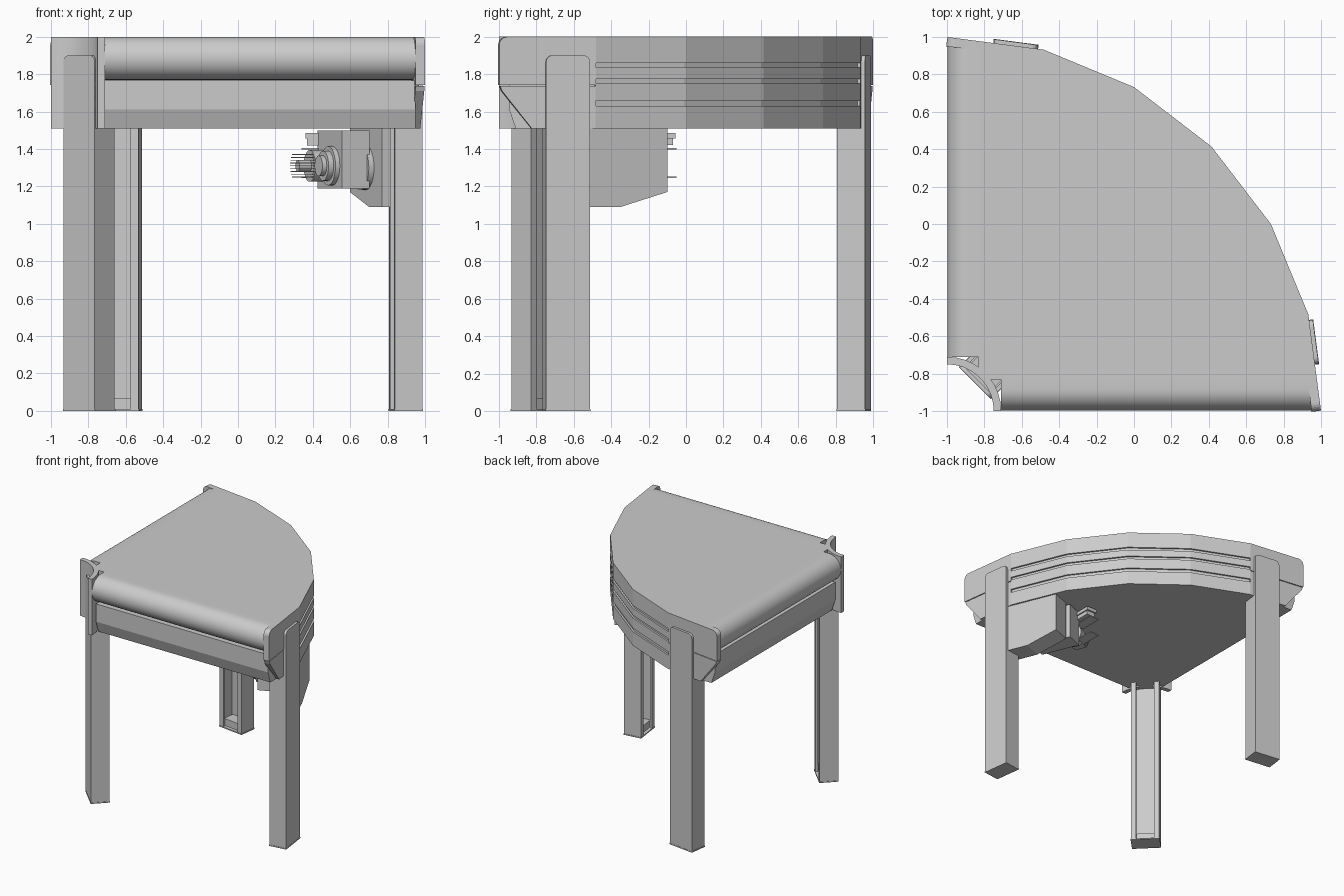
import bpy, bmesh, math
from mathutils import Matrix, Vector

if "Cube" in bpy.data.objects:
    bpy.data.objects.remove(bpy.data.objects["Cube"])

CX = CY = -1.0                       # bend centre
SWAP = Matrix(((0, 1, 0, 0), (1, 0, 0, 0), (0, 0, 1, 0), (0, 0, 0, 1)))
IDENT = Matrix.Identity(4)


def make(name, bm, smooth=False):
    bmesh.ops.recalc_face_normals(bm, faces=bm.faces)
    me = bpy.data.meshes.new(name)
    bm.to_mesh(me)
    bm.free()
    ob = bpy.data.objects.new(name, me)
    bpy.context.collection.objects.link(ob)
    if smooth:
        for p in me.polygons:
            p.use_smooth = True
        me.set_sharp_from_angle(angle=math.radians(35))
    return ob


def loft(name, rings, smooth=False):
    bm = bmesh.new()
    vs = [[bm.verts.new(p) for p in r] for r in rings]
    n = len(vs[0])
    for r0, r1 in zip(vs, vs[1:]):
        for i in range(n):
            j = (i + 1) % n
            bm.faces.new((r0[i], r0[j], r1[j], r1[i]))
    bm.faces.new(vs[0])
    bm.faces.new(vs[-1])
    return make(name, bm, smooth)


def prism(name, pts, c0, c1, M=IDENT, smooth=False):
    return loft(name, [[M @ Vector((a, b, c)) for a, b in pts] for c in (c0, c1)], smooth)


def sweep(name, prof, angles, smooth=False):
    return loft(name, [[(CX + r * math.cos(t), CY + r * math.sin(t), z) for r, z in prof]
                       for t in map(math.radians, angles)], smooth)


def frame(o, a, b, c):
    return Matrix([[a[i], b[i], c[i], o[i]] for i in range(3)] + [[0, 0, 0, 1]])


def rect(a0, a1, b0, b1):
    return [(a0, b0), (a1, b0), (a1, b1), (a0, b1)]


def arc(x, y, r, d0, d1, n):
    return [(x + r * math.cos(math.radians(d0 + (d1 - d0) * i / n)),
             y + r * math.sin(math.radians(d0 + (d1 - d0) * i / n))) for i in range(n + 1)]


def circle(x, y, r, n=24):
    return arc(x, y, r, 0, 360, n)[:-1]


# conveyor bed
BENDS = [15, 30, 45, 60, 75]
plan = [(0.95, -0.83)] + arc(CX, CY, 1.976, 15, 75, 4) + [(-0.83, 0.95)] + arc(CX, CY, 0.285, 54, 36, 4)
prism("conveyor_bed", plan, 1.51, 2.0)

# outer curved side panel with three grooves
prof = [(1.975, 1.51), (2.0, 1.51)]
for z0, z1 in ((1.63, 1.66), (1.75, 1.775), (1.835, 1.86)):
    prof += [(2.0, z0), (1.985, z0), (1.985, z1), (2.0, z1)]
prof += [(2.0, 2.0), (1.975, 2.0)]
sweep("outer_side_panel", prof, BENDS)

# inner curved side panel
sweep("inner_side_panel", [(0.25, 1.51), (0.29, 1.51), (0.29, 2.0), (0.25, 2.0)], range(0, 91, 10), True)

# belt ends, covers and end caps, mirrored across the diagonal
roll = [(-0.83, 2.0)] + arc(-0.883, 1.885, 0.115, 90, 270, 16) + [(-0.83, 1.77)]
cover = [(-0.83, 1.51), (-0.91, 1.51), (-0.945, 1.61), (-0.945, 1.765), (-0.83, 1.765)]
along_x = frame((0, 0, 0), (0, 1, 0), (0, 0, 1), (1, 0, 0))
p0, p1 = Vector((0.932, -0.482, 0)), Vector((1.0, -1.0, 0))
d = (p1 - p0).normalized()
cap_frame = frame((p0.x, p0.y, 0), d, (0, 0, 1), (-d.y, d.x, 0))
upper = [(0, 1.742), (0.52, 1.742)] + arc(0.475, 1.955, 0.045, 0, 90, 6) + [(0, 2.0)]
lower = [(0, 1.51), (0.345, 1.51), (0.505, 1.71), (0.515, 1.736), (0, 1.736)]
for side, M in (("front", IDENT), ("left", SWAP)):
    prism(side + "_belt_roll", roll, -0.71, 0.96, M @ along_x, True)
    prism(side + "_lower_cover", cover, -0.71, 0.95, M @ along_x)
    prism(side + "_end_cap_upper", upper, -0.05, 0, M @ cap_frame)
    prism(side + "_end_cap_lower", lower, -0.05, -0.002, M @ cap_frame)

# legs: lipped channel, face plate and foot
channel = [(-0.118, 0), (0.118, 0), (0.118, -0.15), (0.075, -0.15), (0.075, -0.13), (0.098, -0.13),
           (0.098, -0.022), (-0.098, -0.022), (-0.098, -0.13), (-0.075, -0.13), (-0.075, -0.15), (-0.118, -0.15)]
plate = [(-0.118, 1.5), (0.118, 1.5)] + arc(0.083, 1.865, 0.035, 0, 90, 5) + arc(-0.083, 1.865, 0.035, 90, 180, 5)
for name, x, y, deg in (("right_leg", 0.972, -0.63, 7.5), ("back_leg", -0.63, 0.972, 82.5),
                        ("inner_leg", -0.85, -0.85, 225)):
    t = math.radians(deg)
    n, u = (math.cos(t), math.sin(t), 0), (-math.sin(t), math.cos(t), 0)
    flat = frame((x, y, 0), u, n, (0, 0, 1))
    face = frame((x, y, 0), u, (0, 0, 1), n)
    prism(name, channel, 0.005, 1.512, flat)
    prism(name + "_face_plate", plate, -0.022, 0, face)
    prism(name + "_foot", rect(-0.121, 0.121, -0.153, 0.002), 0, 0.01, flat)
    prism(name + "_foot_block", rect(-0.09, 0.09, -0.125, -0.02), 0.01, 0.07, flat)
    if name == "inner_leg":
        for s in (-1, 1):
            for z in (1.64, 1.75, 1.85):
                prism("inner_leg_bolt", rect(s * 0.123 - 0.008, s * 0.123 + 0.008, z - 0.014, z + 0.014),
                      -0.03, -0.005, face)

# drive housing under the bed
a = Vector((0.38, -0.925, 0)).normalized()
drive = frame((0.76, -0.10, 0), a, (0, 0, 1), (-a.y, a.x, 0))
prism("drive_housing", [(0, 1.515), (0, 1.17), (0.27, 1.09), (0.45, 1.09), (0.45, 1.515)], -0.175, 0, drive)

# gearbox with flange and stepped hub
prism("gearbox_flange", circle(0.22, 1.3, 0.12), -0.205, -0.17, drive, True)
prism("gearbox", rect(-0.03, 0.315, 1.19, 1.5), -0.35, -0.19, drive)
for r, c0, c1 in ((0.105, -0.375, -0.34), (0.08, -0.405, -0.37), (0.055, -0.43, -0.40)):
    prism("gearbox_hub", circle(0.18, 1.31, r), c0, c1, drive, True)

# motor with cooling fins and terminal box
prism("motor_body", circle(0.03, 1.31, 0.085), -0.42, -0.34, drive, True)
prism("motor_core", circle(0.03, 1.31, 0.03), -0.49, -0.41, drive, True)
for i in range(9):
    z = 1.25 + i * 0.015
    w = math.sqrt(0.08 ** 2 - (z - 1.31) ** 2)
    prism("motor_fin", rect(0.03 - w, 0.03 + w, z - 0.002, z + 0.002), -0.50, -0.41, drive)
for z in (1.25, 1.40):
    prism("motor_bracket", rect(0.34, 0.43, -0.25, -0.05), z - 0.004, z + 0.004)
prism("terminal_box", rect(0.37, 0.45, -0.22, -0.07), 1.42, 1.455)
prism("terminal_box_lid", rect(0.36, 0.46, -0.22, -0.055), 1.455, 1.485)
